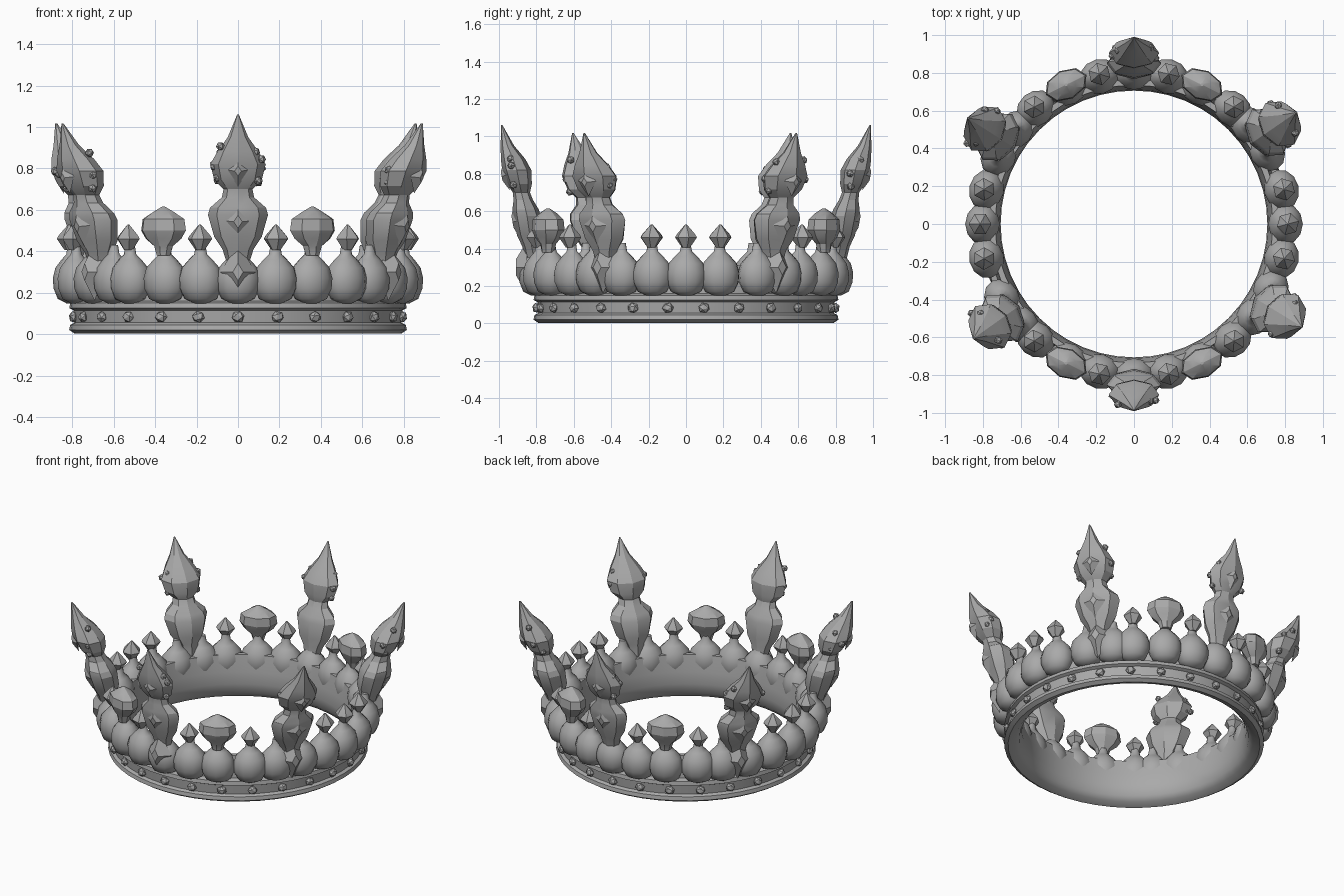
import bpy, bmesh, math, random
from mathutils import Vector, Matrix

random.seed(4)
if "Cube" in bpy.data.objects:
    bpy.data.objects.remove(bpy.data.objects["Cube"], do_unlink=True)

metal = bpy.data.materials.new("grey_metal")
metal.use_nodes = True
grey = (0.4, 0.4, 0.4, 1)
metal.diffuse_color = grey
metal.node_tree.nodes["Principled BSDF"].inputs["Base Color"].default_value = grey


def finish(name, bm, smooth=35):
    bmesh.ops.recalc_face_normals(bm, faces=bm.faces)
    mesh = bpy.data.meshes.new(name)
    bm.to_mesh(mesh)
    bm.free()
    ob = bpy.data.objects.new(name, mesh)
    bpy.context.collection.objects.link(ob)
    mesh.materials.append(metal)
    bpy.ops.object.select_all(action="DESELECT")
    ob.select_set(True)
    bpy.context.view_layer.objects.active = ob
    bpy.ops.object.shade_smooth_by_angle(angle=math.radians(smooth))


def place(angle, radius, z):
    """Frame on the ring: local x points outward, y runs along the ring."""
    return Matrix.Rotation(math.radians(angle), 4, "Z") @ Matrix.Translation((radius, 0, z))


def loft(bm, rows, segs, frame, turn=0.0):
    """Skin ellipses given as (height, half width, half depth, outward shift)."""
    rings = []
    for z, w, d, out in rows:
        ring = []
        for i in range(segs):
            a = math.tau * (i + turn) / segs
            ring.append(bm.verts.new(frame @ Vector((out + d * math.cos(a), w * math.sin(a), z))))
        rings.append(ring)
    for lo, hi in zip(rings, rings[1:]):
        for i in range(segs):
            j = (i + 1) % segs
            bm.faces.new((lo[i], lo[j], hi[j], hi[i]))
    bm.faces.new(rings[0][::-1])
    bm.faces.new(rings[-1])


def round_rows(profile, flat=1.0):
    return [(z, r, r * flat, 0) for r, z in profile]


def nugget(bm, frame, size):
    """Small rough cut stone."""
    spin = Matrix.Rotation(random.uniform(0, 3), 4, "X")
    bmesh.ops.create_icosphere(bm, subdivisions=1, radius=size, matrix=frame @ spin)


def diamond(bm, frame, width, height, depth):
    shape = Matrix.Diagonal((depth, width, height, 1))
    bmesh.ops.create_cone(bm, segments=4, radius1=1, radius2=0.3, depth=1, cap_ends=True,
                          matrix=frame @ shape @ Matrix.Rotation(math.pi / 2, 4, "Y"))


# Circlet: moulded lower band with a wall rising behind the beads
bm = bmesh.new()
section = [(0.745, 0.02), (0.79, 0.003), (0.815, 0.02), (0.81, 0.045), (0.79, 0.055), (0.795, 0.115),
           (0.815, 0.125), (0.81, 0.15), (0.78, 0.16), (0.765, 0.31), (0.735, 0.31), (0.712, 0.2),
           (0.706, 0.12), (0.718, 0.05)]
segs = 48
rings = [[bm.verts.new(place(360 * i / segs, r, z).translation) for r, z in section] for i in range(segs)]
for i in range(segs):
    a, b = rings[i], rings[(i + 1) % segs]
    for k in range(len(section)):
        n = (k + 1) % len(section)
        bm.faces.new((a[k], b[k], b[n], a[n]))
finish("circlet_band", bm)

# Studs around the band
bm = bmesh.new()
for i in range(26):
    nugget(bm, place(-90 + i * 360 / 26, 0.8, 0.083) @ Matrix.Diagonal((0.8, 1.1, 1, 1)), 0.029)
finish("band_studs", bm, 20)

# Angles of the ring ornaments
spire_angles = [-90, 90, 34.5, 147.5, 215.5, 328.5]
small_angles = [c + s * a for c in (-90, 90) for s in (1, -1) for a in (13, 40.5)]
small_angles += [c + a for c in (0, 180) for a in (-13, 0, 13)]
tall_angles = [c + s * 26 for c in (-90, 90) for s in (1, -1)]

# Rounded beads
bead = round_rows([(0.03, 0.148), (0.08, 0.17), (0.104, 0.22), (0.108, 0.27), (0.094, 0.32),
                   (0.058, 0.36), (0.032, 0.385), (0.024, 0.43)], 0.85)
bm = bmesh.new()
for a in small_angles + tall_angles:
    loft(bm, bead, 12, place(a, 0.802, 0))
finish("beads", bm, 50)

# Small pointed gems on beads
bm = bmesh.new()
for k, a in enumerate(small_angles):
    loft(bm, round_rows([(0.022, 0.405), (0.06, 0.46), (0.052, 0.475), (0.004, 0.53)]),
         6, place(a, 0.815, 0), 0.25 * k)
finish("small_gems", bm, 25)

# Wide gems on taller stems
bm = bmesh.new()
for a in tall_angles:
    loft(bm, [(0.38, 0.035, 0.035, 0), (0.425, 0.05, 0.042, 0), (0.46, 0.095, 0.065, 0),
              (0.5, 0.12, 0.08, 0), (0.555, 0.112, 0.075, 0), (0.59, 0.055, 0.045, 0),
              (0.615, 0.008, 0.008, 0)], 8, place(a, 0.82, 0))
finish("wide_gems", bm, 25)

# Footings under the spires
bm = bmesh.new()
for a in spire_angles:
    for shift in ((0,) if abs(a) == 90 else (-6, 6)):
        loft(bm, bead, 12, place(a + shift, 0.802, 0))
finish("spire_footings", bm, 50)

# Leaning spires: lower gem, neck and pointed upper gem
body = [(0.33, 0.05, 0.045, 0.81), (0.41, 0.075, 0.05, 0.825), (0.47, 0.115, 0.068, 0.835),
        (0.575, 0.145, 0.075, 0.85), (0.61, 0.135, 0.07, 0.858), (0.66, 0.078, 0.052, 0.87),
        (0.70, 0.07, 0.046, 0.88), (0.745, 0.115, 0.066, 0.89), (0.82, 0.134, 0.078, 0.905),
        (0.88, 0.1, 0.065, 0.925), (0.95, 0.05, 0.036, 0.955), (1.06, 0.004, 0.004, 0.985)]
bm = bmesh.new()
leaves = bmesh.new()
grains = bmesh.new()
for a in spire_angles:
    corner = abs(a) != 90
    rows = [(z * 0.96 if corner else z, w, d * (1.3 if corner else 1),
             out + (max(0, z - 0.5) * 0.1 if corner else 0)) for z, w, d, out in body]
    loft(bm, rows, 8, place(a, 0, 0))
    # Raised diamonds on the outer faces
    for k, size in ((3, 0.07), (8, 0.055)):
        z, w, d, out = rows[k]
        lean = Matrix.Rotation(0.18, 4, "Y")
        diamond(leaves, place(a, out + d - 0.012, z - 0.03) @ lean, size, size * 1.5, 0.03)
    # Pointed leaf gripping the footing
    if a != 90:
        diamond(leaves, place(a, 0.88, 0.3), 0.085, 0.14, 0.06)
    # Rough grains on the flanks of the upper gem
    for side in (-1, 1):
        for k in (7, 8, 9):
            z, w, d, out = rows[k]
            nugget(grains, place(a, out, z + random.uniform(-0.02, 0.03))
                   @ Matrix.Translation((random.uniform(-0.03, 0.04), side * w * 0.85, 0)), 0.022)
finish("spires", bm, 25)
finish("spire_leaves", leaves, 20)
finish("spire_grains", grains, 20)
